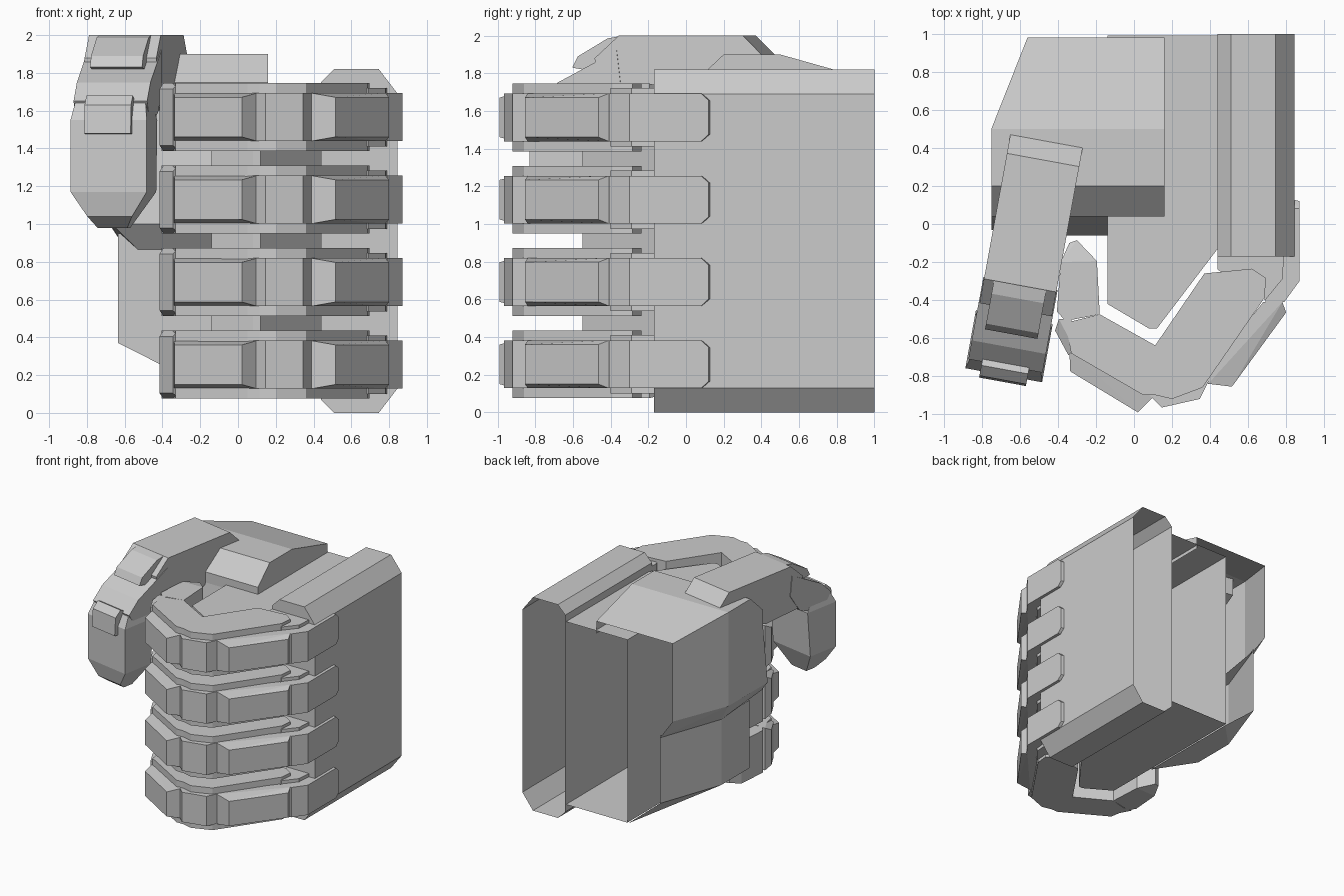
import bpy, bmesh
from mathutils import Vector


def hull(name, pts, drop=None):
    """Convex flat-faced solid; drop(face) picks faces left open."""
    bm = bmesh.new()
    for p in pts:
        bm.verts.new(p)
    res = bmesh.ops.convex_hull(bm, input=bm.verts[:])
    loose = [v for v in bm.verts if not v.link_faces]
    if loose:
        bmesh.ops.delete(bm, geom=loose, context='VERTS')
    bmesh.ops.dissolve_limit(bm, angle_limit=0.02, verts=bm.verts[:], edges=bm.edges[:])
    bmesh.ops.recalc_face_normals(bm, faces=bm.faces[:])
    bm.normal_update()
    if drop:
        gone = [f for f in bm.faces if drop(f)]
        bmesh.ops.delete(bm, geom=gone, context='FACES')
    me = bpy.data.meshes.new(name)
    bm.to_mesh(me)
    bm.free()
    ob = bpy.data.objects.new(name, me)
    bpy.context.collection.objects.link(ob)
    return ob


def back(f):
    return f.normal.y > 0.95 and f.calc_center_median().y > 0.9


# Back-of-hand plate, open at the wrist end
section = [(.51, 0), (.745, 0), (.845, .13), (.845, 1.69),
           (.745, 1.82), (.51, 1.82), (.44, 1.75), (.44, .07)]
hull("hand_plate", [(x, y, z) for x, z in section for y in (-.17, 1.0)], back)

# Palm block, open at the wrist end
palm = [(-.14, .99), (.44, .99), (.44, -.13), (.12, -.55), (.08, -.55), (-.14, -.42)]
hull("palm", [(x, y, z) for x, y in palm for z in (.13, 1.69)], back)

# Thumb base: sloped cap, wide upper body, narrow lower body
cap = [(-.56, .98, 1.765), (.16, .98, 1.765), (-.75, .5, 1.9), (.16, .5, 1.9),
       (-.75, .2, 1.9), (.16, .2, 1.9), (-.75, .04, 1.75), (.16, .04, 1.75)]
hull("thumb_base_cap", cap + [(x, y, 1.66) for x, y, z in cap if y != .2 and y != .5]
     + [(-.75, .5, 1.66), (.16, .5, 1.66)],
     lambda f: back(f) or f.normal.z < -.9)
upper = [(-.56, .98, 1.66), (-.14, .98, 1.66), (-.75, .5, 1.66), (-.75, .04, 1.66), (-.14, .04, 1.66),
         (-.56, .98, 1.10), (-.75, .5, 1.10), (-.75, -.03, 1.10), (-.14, -.06, 1.0), (-.67, -.06, 1.0),
         (-.44, .98, .93), (-.635, .43, .93), (-.53, .05, .865), (-.14, .05, .865), (-.14, .98, .9)]
hull("thumb_base_upper", upper,
     lambda f: back(f) or f.normal.z > .9 or f.normal.x > .9 or f.normal.z < -.97)
side = [(-.14, .98, .12), (-.44, .98, .37), (-.635, .43, .37), (-.635, .05, .37), (-.14, .05, .12)]
hull("thumb_base_lower", side + [(x, y, .95) for x, y, z in side],
     lambda f: back(f) or f.normal.z > .9 or f.normal.x > .9)

# Finger parts: half height and outline (x, y, optional own half height)
FINGER = {
    "knuckle_joint": (.155, [(.44, -.15), (.79, -.15), (.78, -.29), (.69, -.40), (.6, -.3), (.44, -.24)]),
    "knuckle_pad": (.127, [(.83, .13, .09), (.87, .12, .09), (.83, .085), (.87, .08),
                           (.87, -.30), (.79, -.41), (.69, -.41), (.72, -.22)]),
    "proximal": (.18, [(.11, -.64), (.37, -.26), (.62, -.235), (.695, -.285), (.685, -.39),
                       (.36, -.86), (.2, -.92), (.115, -.9)]),
    "proximal_pad": (.127, [(.68, -.41), (.78, -.41), (.80, -.465, .105), (.515, -.855, .105),
                            (.39, -.84), (.38, -.78)]),
    "middle_joint": (.127, [(.08, -.90), (.145, -.965), (.345, -.92), (.39, -.83), (.2, -.8)]),
    "middle": (.18, [(-.18, -.475), (.115, -.64), (.16, -.90), (.05, -.90), (-.33, -.68), (-.36, -.52)]),
    "middle_pad": (.127, [(-.34, -.66), (-.335, -.775, .105), (.02, -.99, .105), (.10, -.91), (.05, -.85)]),
    "tip_joint": (.18, [(-.345, -.69, .15), (-.415, -.56, .15), (-.395, -.50), (-.33, -.5), (-.31, -.66)]),
    "tip": (.18, [(-.34, -.10, .15), (-.30, -.085, .15), (-.195, -.195), (-.18, -.475), (-.36, -.51),
                  (-.405, -.46), (-.385, -.20)]),
}
for i in range(4):
    zc = .255 + .437 * i
    for part, (half, outline) in FINGER.items():
        pts = []
        for x, y, *h in outline:
            h = h[0] if h else half
            pts += [(x, y, zc - h), (x, y, zc + h)]
        hull(f"finger_{i + 1}_{part}", pts)

# Thumb parts: half width and side profile (length along thumb, z, optional own half width)
THUMB = {
    "proximal": (.193, [(0, 1.90), (.1, 2.0), (.77, 2.0), (.9, 1.88), (.86, 1.62), (.5, 1.6), (0, 1.75)]),
    "knuckle_pad": (.14, [(.70, 1.99), (.76, 2.0), (.84, 1.985), (1.0, 1.89), (1.03, 1.83), (.85, 1.8)]),
    "middle": (.198, [(.78, 1.92), (.85, 1.88), (1.1, 1.75), (1.2, 1.65), (1.1, 1.5), (.86, 1.6), (.76, 1.75)]),
    "tip_pad": (.125, [(1.22, 1.68), (1.275, 1.63), (1.285, 1.48), (1.2, 1.47), (1.14, 1.64)]),
    "tip": (.205, [(1.2, 1.64, .19), (1.25, 1.55), (1.25, 1.17), (1.22, 1.04, .12), (1.14, .98, .08),
                   (1.05, .98, .08), (.97, 1.17), (.94, 1.55), (1.0, 1.64, .19)]),
}
origin, along, across = Vector((-.46, .435, 0)), Vector((-.18, -.984, 0)), Vector((.984, -.18, 0))
for part, (half, profile) in THUMB.items():
    pts = []
    for s, z, *h in profile:
        h = h[0] if h else half
        pts += [origin + along * s + across * w + Vector((0, 0, z)) for w in (-h, h)]
    hull("thumb_" + part, pts)
